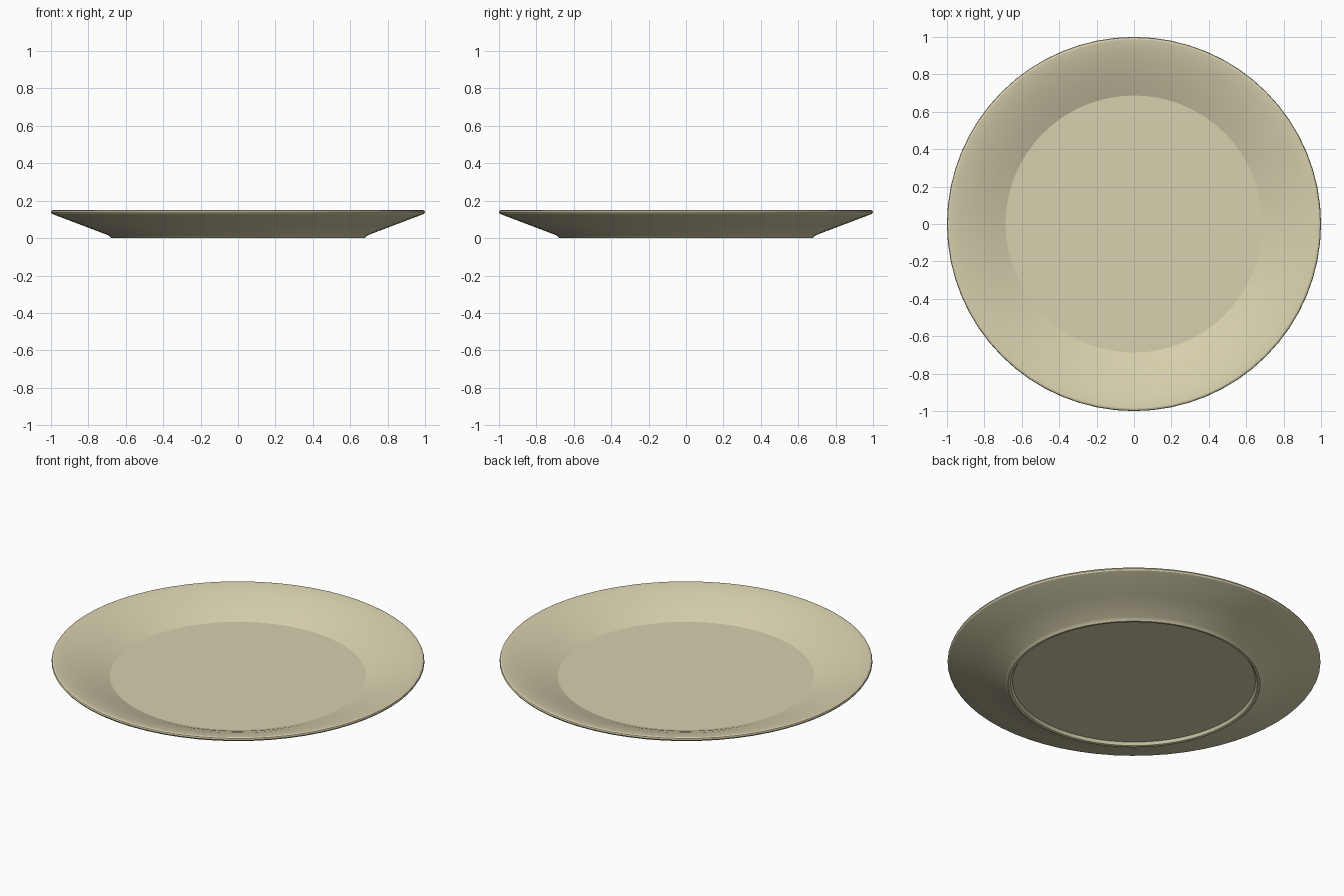
import bpy, bmesh, math

if "Cube" in bpy.data.objects:
    bpy.data.objects.remove(bpy.data.objects["Cube"])

SEGMENTS = 64

# Closed half-section (radius, height): underside centre, foot, rim, well centre
profile = [
    (0.0, 0.018), (0.652, 0.018), (0.662, 0.002), (0.667, 0.0), (0.677, 0.0),
    (0.683, 0.007), (0.695, 0.016),              # foot ring
    (0.84, 0.071), (0.985, 0.126),               # sloping underside
    (0.995, 0.131), (1.0, 0.139), (0.997, 0.147), (0.988, 0.15), (0.975, 0.149),
    (0.93, 0.139), (0.87, 0.122), (0.78, 0.09), (0.687, 0.052),  # upper slope
    (0.0, 0.052),                                # flat well
]

# Revolve the section round the vertical axis
bm = bmesh.new()
verts = [bm.verts.new((r, 0, z)) for r, z in profile]
edges = [bm.edges.new(pair) for pair in zip(verts, verts[1:])]
bmesh.ops.spin(bm, geom=verts + edges, cent=(0, 0, 0), axis=(0, 0, 1),
               angle=math.tau, steps=SEGMENTS, use_duplicate=False)
bmesh.ops.remove_doubles(bm, verts=bm.verts, dist=1e-4)
bmesh.ops.recalc_face_normals(bm, faces=bm.faces)
mesh = bpy.data.meshes.new("plate")
bm.to_mesh(mesh)
bm.free()

plate = bpy.data.objects.new("plate", mesh)
bpy.context.collection.objects.link(plate)

# Cream glaze
glaze = bpy.data.materials.new("cream_glaze")
glaze.diffuse_color = (0.68, 0.63, 0.42, 1)
glaze.use_nodes = True
glaze.node_tree.nodes["Principled BSDF"].inputs["Base Color"].default_value = glaze.diffuse_color
mesh.materials.append(glaze)

# Smooth slopes, crisp well and foot edges
bpy.context.view_layer.objects.active = plate
plate.select_set(True)
bpy.ops.object.shade_smooth_by_angle(angle=math.radians(21))
